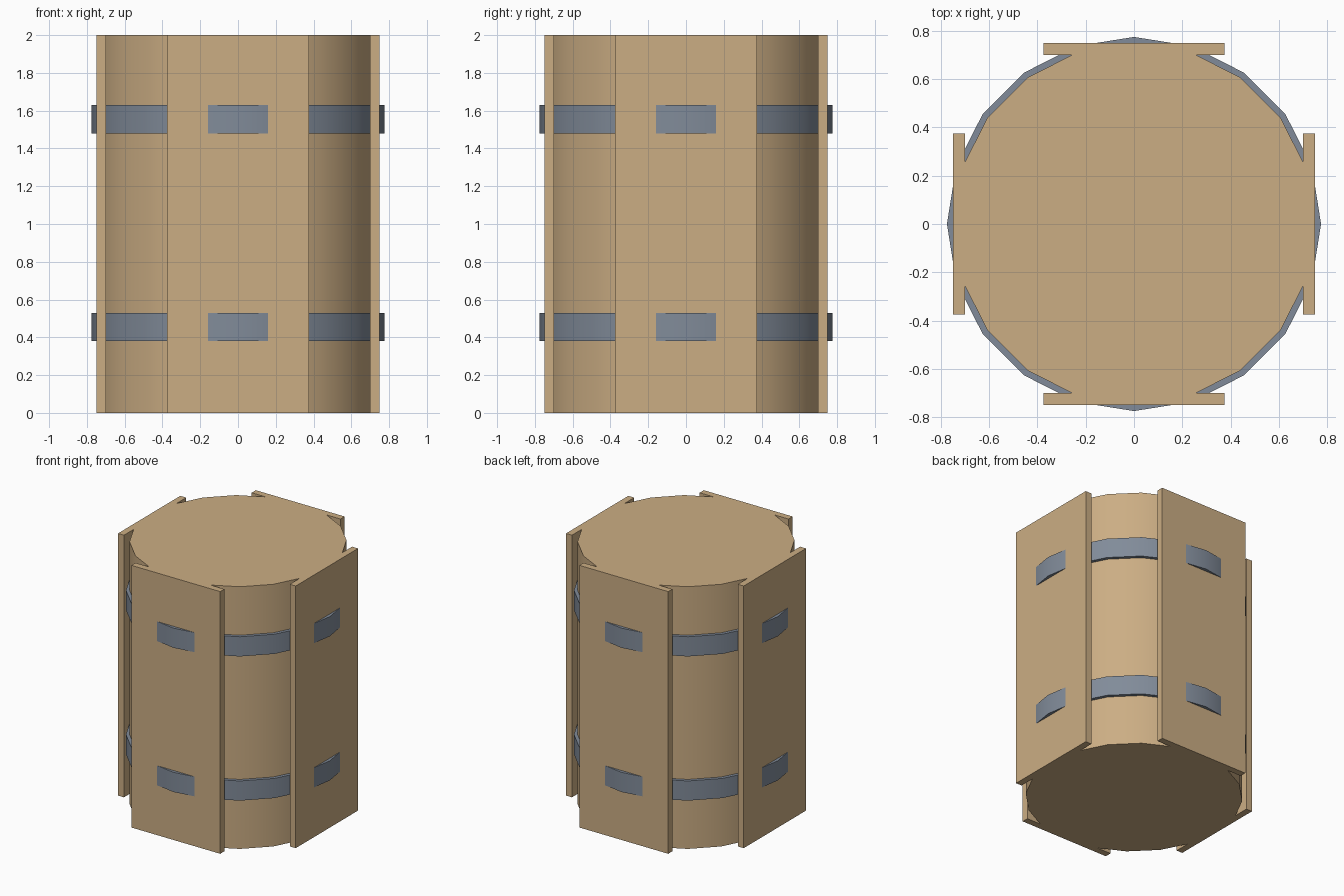
import bpy
import math

if "Cube" in bpy.data.objects:
    bpy.data.objects.remove(bpy.data.objects["Cube"])

SIDES = 20
HEIGHT = 2.0


def material(name, colour):
    m = bpy.data.materials.new(name)
    m.diffuse_color = (*colour, 1.0)
    m.use_nodes = True
    m.node_tree.nodes["Principled BSDF"].inputs["Base Color"].default_value = m.diffuse_color
    return m


wood = material("wood", (0.60, 0.42, 0.23))
steel = material("steel", (0.22, 0.26, 0.32))


def cylinder(name, radius, z0, z1, mat):
    # rotated so that corners point along the x and y axes
    bpy.ops.mesh.primitive_cylinder_add(
        vertices=SIDES, radius=radius, depth=z1 - z0, location=(0, 0, (z0 + z1) / 2))
    ob = bpy.context.object
    ob.name = name
    ob.data.materials.append(mat)
    bpy.ops.object.shade_smooth_by_angle(angle=math.radians(30))
    return ob


# barrel body
cylinder("barrel_body", 0.75, 0, HEIGHT, wood)

# metal hoops
cylinder("lower_hoop", 0.775, 0.38, 0.53, steel)
cylinder("upper_hoop", 0.775, 1.48, 1.63, steel)

# flat planks on the four sides
for i, side in enumerate(("right", "back", "left", "front")):
    a = i * math.pi / 2
    bpy.ops.mesh.primitive_cube_add(
        size=1, location=(0.725 * math.cos(a), 0.725 * math.sin(a), HEIGHT / 2),
        rotation=(0, 0, a))
    plank = bpy.context.object
    plank.name = side + "_plank"
    plank.scale = (0.05, 0.75, HEIGHT)
    plank.data.materials.append(wood)
